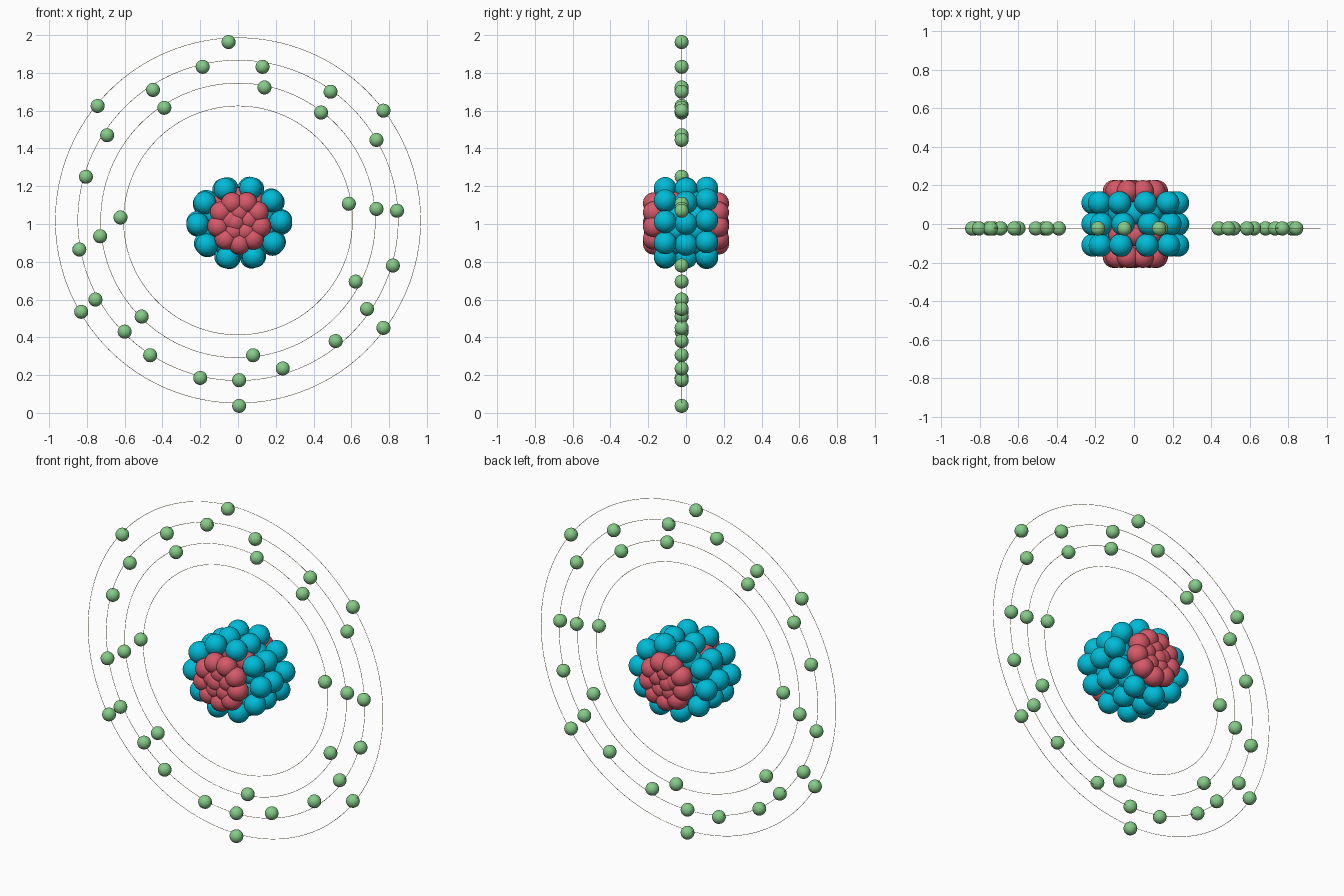
import bpy
import bmesh
import math
from mathutils import Matrix, Vector

cube = bpy.data.objects.get("Cube")
if cube:
    bpy.data.objects.remove(cube, do_unlink=True)


def make_material(name, colour):
    mat = bpy.data.materials.new(name)
    mat.use_nodes = True
    mat.diffuse_color = (*colour, 1)
    shader = next(n for n in mat.node_tree.nodes if n.type == "BSDF_PRINCIPLED")
    shader.inputs["Base Color"].default_value = (*colour, 1)
    return mat


teal = make_material("teal", (0.0, 0.50, 0.68))
rose = make_material("rose red", (0.67, 0.10, 0.14))
green = make_material("soft green", (0.24, 0.60, 0.25))
gold = make_material("pale gold", (0.80, 0.62, 0.25))


def ball_cluster(name, centres, radius, material):
    """One smooth object holding a ball at every centre."""
    bm = bmesh.new()
    for centre in centres:
        bmesh.ops.create_uvsphere(bm, u_segments=32, v_segments=16, radius=radius,
                                  matrix=Matrix.Translation(centre))
    for face in bm.faces:
        face.smooth = True
    mesh = bpy.data.meshes.new(name)
    bm.to_mesh(mesh)
    bm.free()
    mesh.materials.append(material)
    obj = bpy.data.objects.new(name, mesh)
    bpy.context.collection.objects.link(obj)
    return obj


def ring_of_points(count, width, height, depth, phase):
    """Points on an upright ellipse around the nucleus centre."""
    points = []
    for i in range(count):
        angle = math.radians(phase) + math.tau * i / count
        points.append(Vector((0.007 + width * math.cos(angle), depth,
                              1.006 + height * math.sin(angle))))
    return points


# Nucleus: three outer belts of neutrons
neutrons = []
for depth, phase in ((-0.11, 2), (0, -1), (0.11, 4)):
    neutrons += ring_of_points(10, 0.22, 0.19, depth, phase)

# Protons capping the front and back, each cap filled to its middle
protons = []
for depth in (-0.17, 0.17):
    protons += ring_of_points(9, 0.113, 0.11, depth, 30)
    protons += ring_of_points(5, 0.055, 0.055, depth * 0.97, 18)
    protons.append(Vector((-0.015, depth, 1.008)))

# Inner balls closing the gaps between the belts; protons show at the upper front
for depth in (-0.057, 0.057):
    for point in ring_of_points(10, 0.14, 0.13, depth, 18):
        upper_front = depth < 0 and point.z > 1.1
        (protons if upper_front else neutrons).append(point)

ball_cluster("neutrons", neutrons, 0.06, teal)
ball_cluster("protons", protons, 0.058, rose)

# Electron shells: (orbit radius, electron positions as x and z)
shells = {
    "first": (0.606, [(.587, 1.107), (-.622, 1.035)]),
    "second": (0.727, [(-.39, 1.615), (.14, 1.723), (.44, 1.59), (.733, 1.08),
                       (-.73, .935), (-.51, .51), (.08, .305), (.623, .695)]),
    "third": (0.848, [(-.187, 1.832), (.13, 1.832), (.49, 1.7), (.733, 1.445),
                      (.842, 1.07), (.82, .78), (.683, .55), (.517, .38),
                      (.237, .235), (.006, .173), (-.2, .185), (-.465, .305),
                      (-.6, .43), (-.755, .6), (-.84, .865), (-.805, 1.25),
                      (-.693, 1.47), (-.45, 1.71)]),
    "outer": (0.967, [(-.05, 1.963), (.77, 1.6), (.77, .45), (.006, .037),
                      (-.83, .535), (-.743, 1.625)]),
}
ORBIT_Y = -0.023

for name, (radius, spots) in shells.items():
    # Thin wire orbit
    bpy.ops.mesh.primitive_torus_add(
        major_segments=128, minor_segments=6, major_radius=radius,
        minor_radius=0.0012, location=(0, ORBIT_Y, 1.019),
        rotation=(math.pi / 2, 0, 0))
    orbit = bpy.context.object
    orbit.name = name + "_orbit"
    orbit.data.materials.append(gold)
    bpy.ops.object.shade_smooth()
    # Electrons strung along it
    ball_cluster(name + "_electrons", [Vector((x, ORBIT_Y, z)) for x, z in spots],
                 0.037, green)
